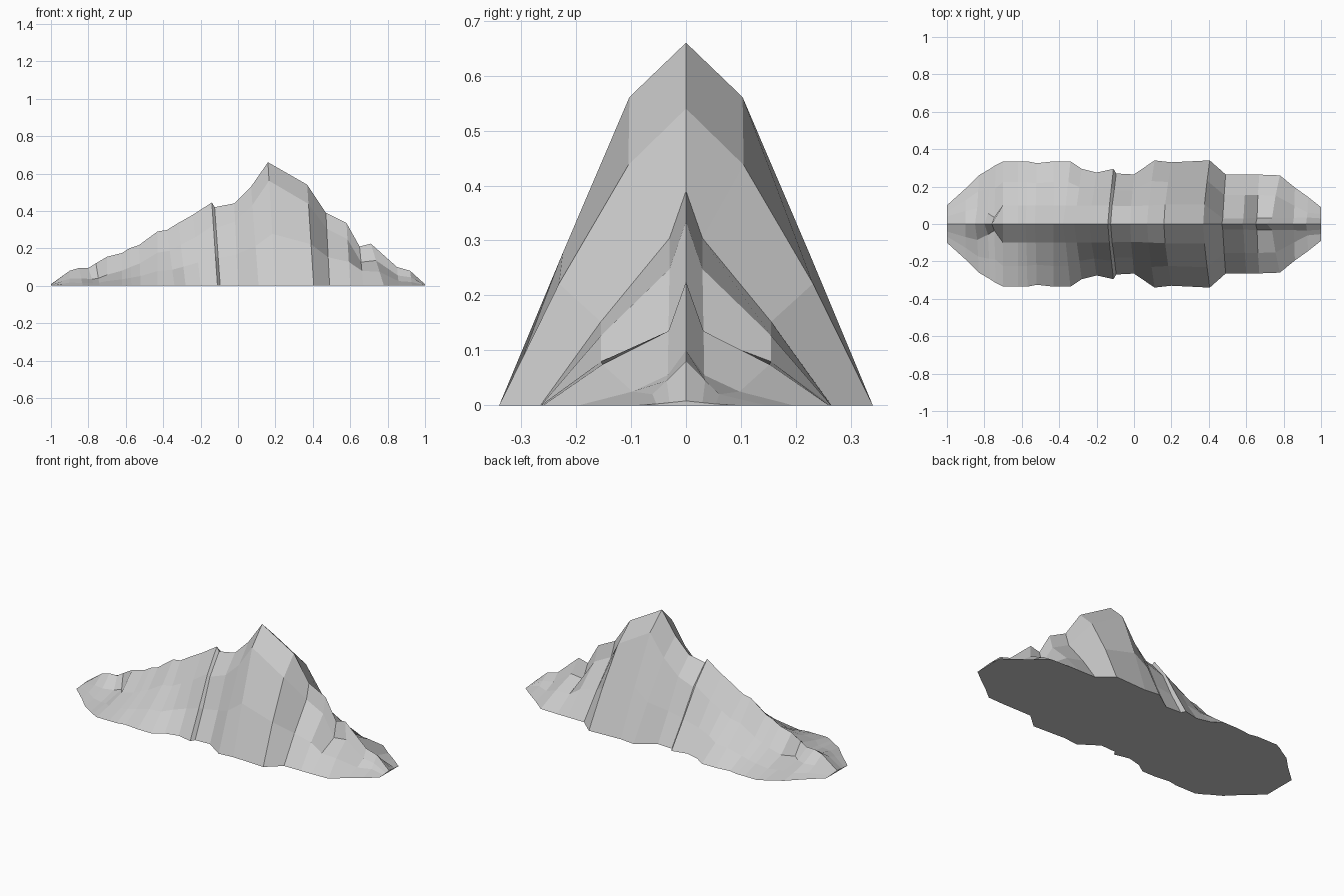
import bpy, bmesh

# Ridge stations: crest x, crest z, foot x, foot half-width
STATIONS = [
    (-1.0, .008, -1.0, .10), (-.90, .08, -.90, .19), (-.85, .095, -.83, .26),
    (-.80, .095, -.77, .295), (-.76, .12, -.74, .315), (-.70, .155, -.70, .335),
    (-.62, .175, -.62, .335), (-.58, .20, -.57, .335), (-.53, .217, -.52, .325),
    (-.43, .29, -.43, .335), (-.38, .298, -.34, .335), (-.32, .335, -.28, .295),
    (-.24, .38, -.20, .275), (-.14, .445, -.11, .295), (-.125, .42, -.095, .27),
    (-.02, .44, .0, .265), (.07, .53, .11, .34), (.16, .66, .20, .33),
    (.37, .54, .405, .34), (.47, .39, .49, .265), (.58, .335, .60, .264),
    (.65, .21, .67, .264), (.71, .225, .78, .26), (.85, .10, .86, .195),
    (.92, .08, .93, .145), (1.0, .008, 1.0, .09),
]

# Slope shape keys: crest x, shoulder y, shoulder height ratio, flank y ratio, flank height ratio
SLOPE = [
    (-1.0, .04, .6, .67, .3), (-.85, .085, .42, .67, .16), (-.76, .035, .33, .6, .14),
    (-.70, .10, .38, .67, .16), (-.5, .10, .58, .67, .25), (-.2, .10, .70, .67, .34),
    (-.02, .095, .78, .67, .38), (.16, .103, .85, .68, .42), (.37, .105, .81, .68, .41),
    (.47, .03, .78, .585, .39), (.58, .03, .74, .585, .38), (.65, .032, .60, .585, .38),
    (.71, .032, .60, .585, .33), (.85, .033, .55, .5, .25), (.92, .035, .56, .42, .25),
    (1.0, .03, .6, .6, .3),
]


def slope_at(x):
    for a, b in zip(SLOPE, SLOPE[1:]):
        if x <= b[0]:
            t = (x - a[0]) / (b[0] - a[0])
            return [p + (q - p) * t for p, q in zip(a[1:], b[1:])]
    return SLOPE[-1][1:]


def section(crest_x, crest_z, foot_x, foot_y):
    """Full cross-section from one foot over the crest to the other."""
    y1, f1, r2, f2 = slope_at(crest_x)
    half = [(foot_y, 0), (foot_y * r2, f2), (y1, f1)]

    def point(y, f):
        return (foot_x + (crest_x - foot_x) * f, y, crest_z * f)
    return ([point(-y, f) for y, f in half] + [point(0, 1)]
            + [point(y, f) for y, f in reversed(half)])


# Mountain: loft the sections, cap the ends and close the base
bm = bmesh.new()
rings = [[bm.verts.new(p) for p in section(*s)] for s in STATIONS]
for a, b in zip(rings, rings[1:]):
    for i in range(6):
        bm.faces.new((a[i], b[i], b[i + 1], a[i + 1]))
    bm.faces.new((a[6], b[6], b[0], a[0]))
bm.faces.new(rings[0])
bm.faces.new(rings[-1][::-1])
bmesh.ops.recalc_face_normals(bm, faces=bm.faces[:])
mesh = bpy.data.meshes.new("mountain_ridge")
bm.to_mesh(mesh)
bm.free()
bpy.context.collection.objects.link(bpy.data.objects.new("mountain_ridge", mesh))
